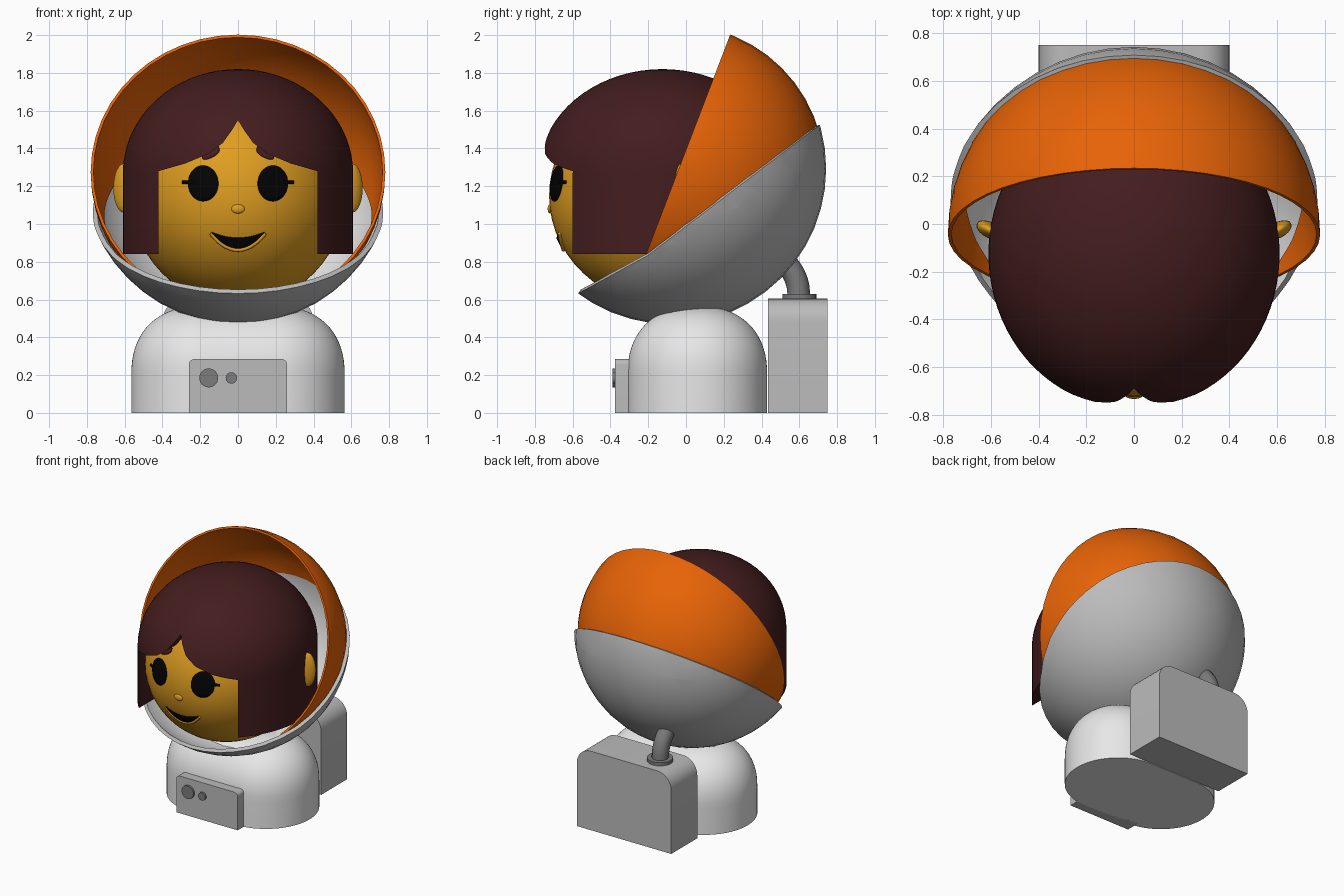
import bpy, bmesh
from math import sin, cos, pi, sqrt, radians, copysign
from mathutils import Matrix, Vector

cube = bpy.data.objects.get("Cube")
if cube:
    bpy.data.objects.remove(cube, do_unlink=True)


def material(name, r, g, b):
    m = bpy.data.materials.new(name)
    m.use_nodes = True
    m.diffuse_color = (r, g, b, 1)
    bsdf = next(n for n in m.node_tree.nodes if n.type == 'BSDF_PRINCIPLED')
    bsdf.inputs["Base Color"].default_value = (r, g, b, 1)
    return m


WHITE = material("suit white", 0.8, 0.8, 0.8)
GREY = material("light grey", 0.5, 0.5, 0.5)
DARK = material("dark grey", 0.2, 0.2, 0.2)
ORANGE = material("visor orange", 0.8, 0.125, 0.002)
SKIN = material("skin yellow", 0.74, 0.34, 0.015)
HAIR = material("hair brown", 0.057, 0.012, 0.013)
BLACK = material("black", 0.001, 0.001, 0.001)


def activate(ob):
    bpy.ops.object.select_all(action='DESELECT')
    ob.select_set(True)
    bpy.context.view_layer.objects.active = ob


def smooth(ob, angle=35):
    activate(ob)
    bpy.ops.object.shade_smooth_by_angle(angle=radians(angle))


def apply_modifier(ob, mod):
    activate(ob)
    bpy.ops.object.modifier_apply(modifier=mod.name)
    smooth(ob)


def finish(bm, name, mats):
    bmesh.ops.recalc_face_normals(bm, faces=bm.faces)
    me = bpy.data.meshes.new(name)
    bm.to_mesh(me)
    bm.free()
    ob = bpy.data.objects.new(name, me)
    bpy.context.collection.objects.link(ob)
    for m in mats:
        me.materials.append(m)
    smooth(ob)
    return ob


def ellipsoid(name, mat, loc, size, turn=0, seg=40):
    bm = bmesh.new()
    bmesh.ops.create_uvsphere(bm, u_segments=seg, v_segments=seg // 2, radius=1)
    bm.transform(Matrix.Translation(loc) @ Matrix.Rotation(turn, 4, 'Z')
                 @ Matrix.Diagonal((*size, 1)))
    return finish(bm, name, [mat])


def quarter(z, height, power=1, n=18):
    """Quarter round profile of (radius factor, height) points."""
    angles = [pi / 2 * i / n for i in range(n)] + [pi / 2 - .01]
    return [(cos(a) ** power, z + height * sin(a) ** power) for a in angles]


def dome(name, mat, profile, rx, ry, cy, spread=0, seg=80):
    """Closed upright solid; spread pulls the two halves apart in x."""
    bm = bmesh.new()
    turns = [2 * pi * (i + .5) / seg for i in range(seg)]
    rings = [[bm.verts.new((rx * f * cos(a) + copysign(spread, cos(a)),
                            cy + ry * f * sin(a), z)) for a in turns] for f, z in profile]
    for a, b in zip(rings, rings[1:]):
        for i in range(seg):
            j = (i + 1) % seg
            bm.faces.new((a[i], a[j], b[j], b[i]))
    bm.faces.new(rings[0])
    bm.faces.new(rings[-1])
    return finish(bm, name, [mat])


def prism(name, mat, outline, y0, y1):
    bm = bmesh.new()
    face = bm.faces.new([bm.verts.new((x, y0, z)) for x, z in outline])
    new = bmesh.ops.extrude_face_region(bm, geom=[face])["geom"]
    bmesh.ops.translate(bm, vec=(0, y1 - y0, 0),
                        verts=[v for v in new if isinstance(v, bmesh.types.BMVert)])
    return finish(bm, name, [mat])


def rounded_top(w, h, r, n=8):
    arc = [(w - r + r * cos(pi / 2 * i / n), h - r + r * sin(pi / 2 * i / n))
           for i in range(n + 1)]
    right = [(w, 0)] + arc
    return right + [(-x, z) for x, z in reversed(right)]


def disc(name, mat, loc, radius, depth, axis='Z'):
    bm = bmesh.new()
    bmesh.ops.create_cone(bm, cap_ends=True, segments=32, radius1=radius,
                          radius2=radius, depth=depth)
    turn = Matrix.Rotation(pi / 2, 4, 'X') if axis == 'Y' else Matrix()
    bm.transform(Matrix.Translation(loc) @ turn)
    return finish(bm, name, [mat])


def tube(name, mat, points, radius):
    cu = bpy.data.curves.new(name, 'CURVE')
    cu.dimensions = '3D'
    cu.bevel_depth = radius
    cu.use_fill_caps = True
    sp = cu.splines.new('BEZIER')
    sp.bezier_points.add(len(points) - 1)
    for bp, p in zip(sp.bezier_points, points):
        bp.co = p
        bp.handle_left_type = bp.handle_right_type = 'AUTO'
    cu.materials.append(mat)
    ob = bpy.data.objects.new(name, cu)
    bpy.context.collection.objects.link(ob)


# Torso and chest panel
dome("torso", WHITE, [(1, 0)] + quarter(.2, .365, .87), .37, .37, .06, spread=.195)
prism("chest_panel", GREY, rounded_top(.26, .285, .03), -.375, -.2)
disc("large_button", DARK, (-.155, -.38, .185), .05, .02, 'Y')
disc("small_button", DARK, (-.035, -.38, .185), .03, .02, 'Y')

# Backpack with air hose
prism("backpack", GREY, rounded_top(.4, .605, .12), .435, .75)
disc("hose_flange", DARK, (-.2, .6, .615), .09, .03)
tube("air_hose", DARK, [(-.2, .6, .6), (-.2, .585, .7), (-.2, .54, .78), (-.2, .46, .86)], .06)

# Helmet: a tilted bowl with a wedge-shaped visor, both cut from spheres
BOWL = Vector((0, -.081, 1.293))
VISOR = Vector((0, -.045, 1.275))
RIM_BEND = Vector((0, -.2, .835))
BACK_UP = Vector((0, -.605, .796))
FRONT_UP = Vector((0, -.48, .877))
VISOR_FRONT = Vector((0, -.934, .358))


def shell(name, mats, centre, radius, thickness, planes, outside):
    """Sphere split along planes, without the faces that lie outside."""
    bm = bmesh.new()
    bmesh.ops.create_uvsphere(bm, u_segments=48, v_segments=24, radius=radius)
    bm.transform(Matrix.Translation(centre) @ Matrix.Rotation(pi / 2, 4, 'Y'))
    for point, normal in planes:
        bmesh.ops.bisect_plane(bm, geom=bm.verts[:] + bm.edges[:] + bm.faces[:],
                               plane_co=point, plane_no=normal, dist=.002)
    gone = [f for f in bm.faces
            if outside([(f.calc_center_median() - p).dot(n) > 0 for p, n in planes])]
    bmesh.ops.delete(bm, geom=gone, context='FACES')
    ob = finish(bm, name, mats)
    mod = ob.modifiers.new("thickness", 'SOLIDIFY')
    mod.thickness = thickness
    mod.offset = -1
    mod.material_offset = len(mats) - 1
    mod.material_offset_rim = 0
    apply_modifier(ob, mod)


shell("helmet_bowl", [GREY, WHITE], BOWL, .823, .025,
      [(RIM_BEND, BACK_UP), (RIM_BEND, FRONT_UP)], all)
shell("visor", [ORANGE], VISOR, .78, .015,
      [(VISOR, VISOR_FRONT), (RIM_BEND - BACK_UP * .04, -BACK_UP)], any)

# Head
HEAD = Vector((0, -.11, 1.15))
HEAD_SIZE = Vector((.57, .615, .58))
ellipsoid("head", SKIN, HEAD, HEAD_SIZE, seg=56)
for side, label in ((1, "left"), (-1, "right")):
    ellipsoid(label + "_ear", SKIN, (side * .605, -.025, 1.19), (.06, .033, .13),
              side * radians(28), 24)

# Hair: a dome with a skirt, opened at the face
hair = dome("hair", HAIR, [(1, .84)] + quarter(1.27, .55), .61, .655, -.125)
half = [(.42, .7), (.42, 1.28), (.28, 1.32), (.16, 1.37), (.08, 1.43), (.03, 1.5)]
cutter = prism("face_opening", HAIR,
               half + [(0, 1.55)] + [(-x, z) for x, z in reversed(half)], -1, -.2)
cutter.hide_render = True
mod = hair.modifiers.new("face opening", 'BOOLEAN')
mod.object = cutter
mod.solver = 'EXACT'
apply_modifier(hair, mod)
bpy.data.objects.remove(cutter, do_unlink=True)


def on_face(x, z, lift):
    """Point on the front of the head, raised by lift."""
    k = 1 - (x / HEAD_SIZE.x) ** 2 - ((z - HEAD.z) / HEAD_SIZE.z) ** 2
    return (x, HEAD.y - HEAD_SIZE.y * sqrt(max(k, 0)) - lift, z)


def face_plate(name, mat, cx, half_width, low, high, n=24, rows=6):
    """Thin plate following the head; low and high give z for t in -1..1."""
    bm = bmesh.new()
    grid = []
    for i in range(n + 1):
        t = -cos(pi * i / n)
        a, b = low(t), high(t)
        grid.append([bm.verts.new(on_face(cx + t * half_width, a + (b - a) * j / rows, .009))
                     for j in range(rows + 1)])
    for p, q in zip(grid, grid[1:]):
        for j in range(rows):
            bm.faces.new((p[j], q[j], q[j + 1], p[j + 1]))
    bmesh.ops.remove_doubles(bm, verts=bm.verts, dist=1e-5)
    ob = finish(bm, name, [mat])
    ob.modifiers.new("thickness", 'SOLIDIFY').thickness = .007


def bow(t):
    return sqrt(max(0, 1 - t * t))


# Eyes, lashes and brows
for side, label in ((1, "left"), (-1, "right")):
    face_plate(label + "_eye", BLACK, side * .185, .08,
               lambda t: 1.215 - .095 * bow(t), lambda t: 1.215 + .095 * bow(t))
    face_plate(label + "_lash", BLACK, side * .27, .026,
               lambda t: 1.212, lambda t: 1.23, 4, 2)
    face_plate(label + "_brow", HAIR, side * .145, .045,
               lambda t, s=side: 1.37 - .02 * s * t - .018 * bow(t),
               lambda t, s=side: 1.385 - .02 * s * t + .018 * bow(t), 12, 3)

# Nose, mouth and lower lip
ellipsoid("nose", SKIN, on_face(0, 1.08, 0), (.035, .012, .024), seg=24)
face_plate("mouth", BLACK, 0, .14,
           lambda t: .955 - .085 * (1 - t * t), lambda t: .955 - .03 * (1 - t * t))
tube("lower_lip", SKIN, [on_face(x, .95 - .087 * (1 - (x / .145) ** 2), .004)
                         for x in (-.145, -.1, -.05, 0, .05, .1, .145)], .01)
